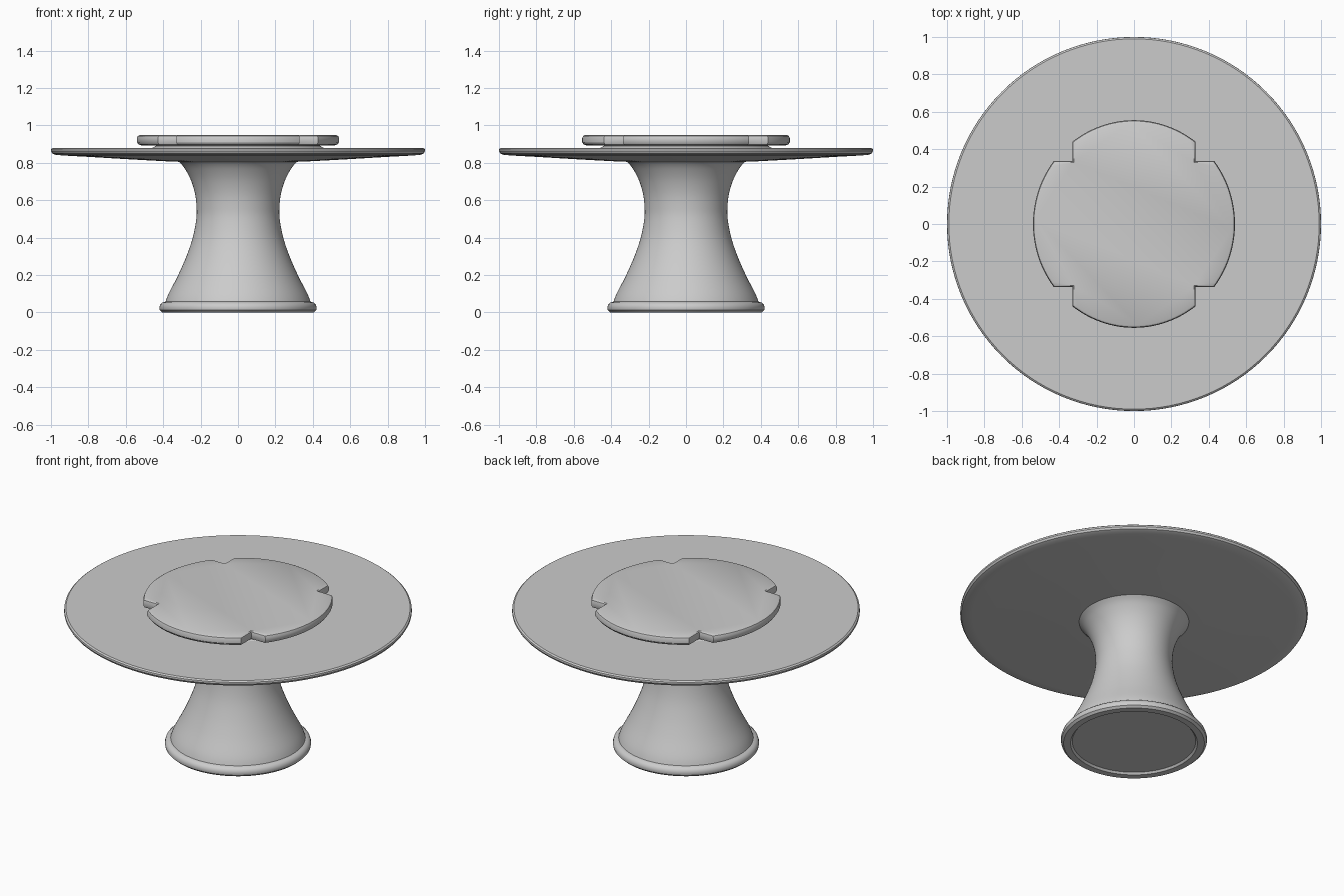
import bpy, bmesh
from math import sin, cos, pi

if "Cube" in bpy.data.objects:
    bpy.data.objects.remove(bpy.data.objects["Cube"])

SEG = 128

def finish(name, bm, angle=0.6):
    bmesh.ops.remove_doubles(bm, verts=bm.verts, dist=1e-5)
    bmesh.ops.recalc_face_normals(bm, faces=bm.faces)
    me = bpy.data.meshes.new(name)
    bm.to_mesh(me)
    bm.free()
    ob = bpy.data.objects.new(name, me)
    bpy.context.collection.objects.link(ob)
    bpy.ops.object.select_all(action='DESELECT')
    ob.select_set(True)
    bpy.context.view_layer.objects.active = ob
    bpy.ops.object.shade_smooth_by_angle(angle=angle)
    return ob

def loft(name, rings):
    """Skin a stack of equal-length point rings and cap both ends."""
    bm = bmesh.new()
    loops = [[bm.verts.new(p) for p in r] for r in rings]
    n = len(loops[0])
    for a, b in zip(loops, loops[1:]):
        for i in range(n):
            j = (i + 1) % n
            bm.faces.new((a[i], a[j], b[j], b[i]))
    bm.faces.new(loops[0][::-1])
    bm.faces.new(loops[-1])
    return finish(name, bm)

def lathe(name, profile):
    return loft(name, [[(r * cos(2 * pi * i / SEG), r * sin(2 * pi * i / SEG), z)
                        for i in range(SEG)] for r, z in profile])

def smooth_profile(pts, steps=5):
    """Catmull-Rom through the given (radius, height) points."""
    p = [pts[0]] + pts + [pts[-1]]
    out = []
    for a, b, c, d in zip(p, p[1:], p[2:], p[3:]):
        for s in range(steps):
            t = s / steps
            out.append(tuple(0.5 * (2 * b[k] + (c[k] - a[k]) * t
                       + (2 * a[k] - 5 * b[k] + 4 * c[k] - d[k]) * t * t
                       + (3 * b[k] - a[k] - 3 * c[k] + d[k]) * t ** 3) for k in (0, 1)))
    return out + [pts[-1]]

# Rounded foot ring with a shallow recessed underside
lathe("foot", [(0.355, 0.012), (0.365, 0.0), (0.405, 0.0), (0.418, 0.012), (0.421, 0.026),
               (0.416, 0.042), (0.405, 0.053), (0.388, 0.058), (0.37, 0.06)])

# Waisted pedestal
lathe("pedestal", smooth_profile([(0.39, 0.05), (0.371, 0.1), (0.32, 0.2), (0.276, 0.3), (0.242, 0.4),
                                  (0.223, 0.5), (0.222, 0.57), (0.231, 0.64), (0.253, 0.71),
                                  (0.285, 0.77), (0.315, 0.805), (0.345, 0.83)]))

# Round table top with a softly dished underside
lathe("table_top", [(0.30, 0.805), (0.40, 0.809), (0.60, 0.82), (0.80, 0.832), (0.93, 0.839),
                    (0.975, 0.843), (0.993, 0.85), (1.0, 0.862), (0.999, 0.873), (0.99, 0.88)])

# Narrow neck carrying the turntable
lathe("turntable_neck", [(0.47, 0.875), (0.455, 0.882), (0.44, 0.89), (0.435, 0.91)])

# Turntable plate with four square notches on the diagonals
RX, RY, NX, NY = 0.54, 0.555, 0.33, 0.338
t0 = math_t0 = None
from math import acos, asin
t1, t2 = asin(NY / RY), acos(NX / RX)
quarter = [(RX * cos(t1 * i / 14), RY * sin(t1 * i / 14)) for i in range(15)]
quarter += [(NX, NY)]
quarter += [(RX * cos(t2 + (pi / 2 - t2) * i / 14), RY * sin(t2 + (pi / 2 - t2) * i / 14)) for i in range(15)]
half = quarter + [(-x, y) for x, y in quarter[-2::-1]]
outline = half + [(-x, -y) for x, y in half[1:-1]]
layers = [(0.955, 0.893), (0.985, 0.898), (1.0, 0.91), (1.0, 0.932), (0.992, 0.943), (0.975, 0.948)]
loft("turntable", [[(x * s, y * s, z) for x, y in outline] for s, z in layers])
